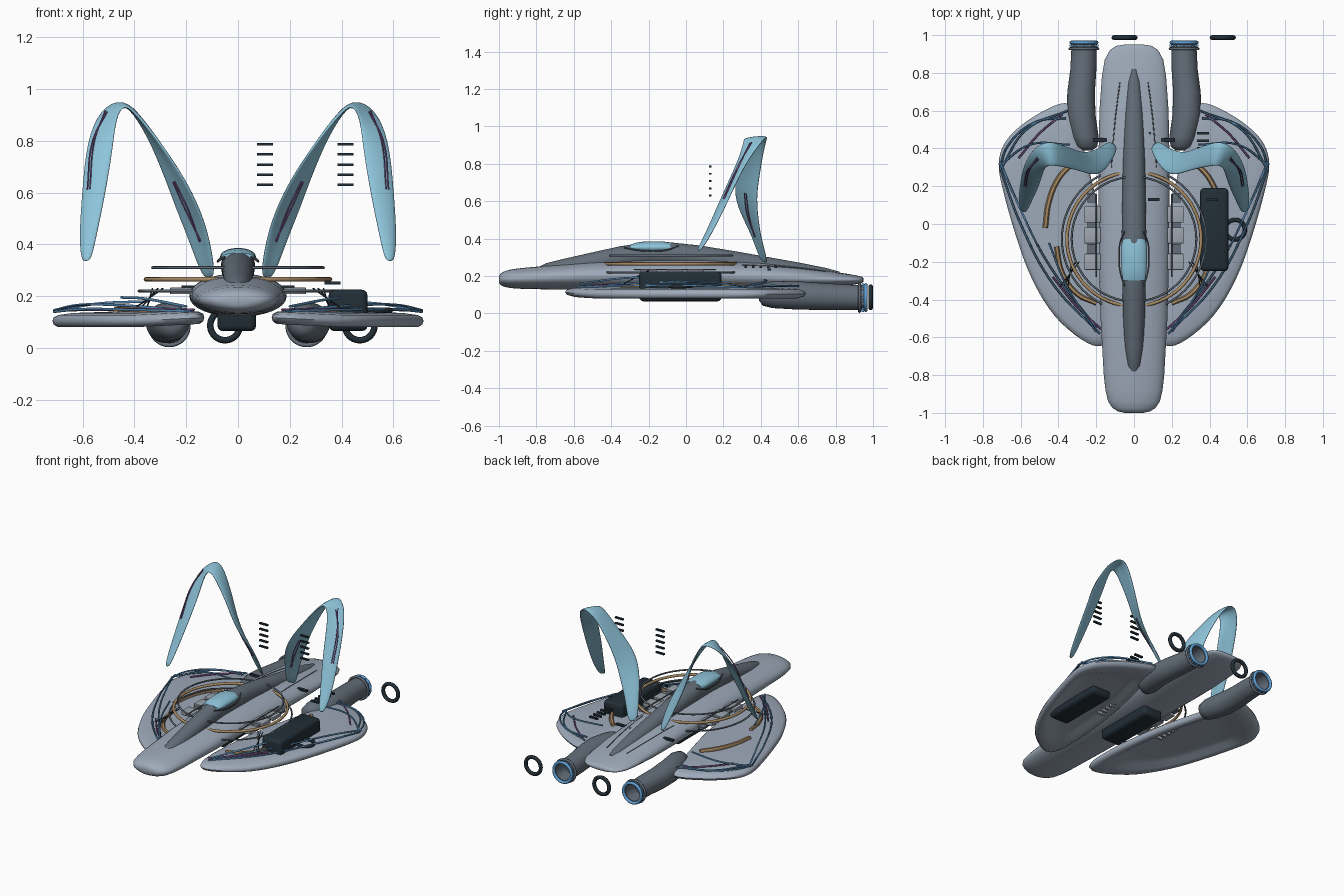
import bpy, bmesh, math
from mathutils import Vector

cube = bpy.data.objects.get("Cube")
if cube:
    bpy.data.objects.remove(cube, do_unlink=True)


def material(name, r, g, b):
    m = bpy.data.materials.new(name)
    m.use_nodes = True
    m.diffuse_color = (r, g, b, 1)
    m.node_tree.nodes["Principled BSDF"].inputs["Base Color"].default_value = (r, g, b, 1)
    return m


HULL = material("hull grey", .34, .4, .485)
SLATE = material("slate grey", .125, .155, .19)
SKY = material("pale blue", .27, .55, .7)
BLACK = material("blue black", .016, .027, .037)
TAN = material("tan pipe", .4, .26, .13)
BLUE = material("cable blue", .09, .24, .43)
BAND = material("bright blue", .12, .36, .68)
PURPLE = material("purple vein", .24, .1, .31)
PLATE = material("light grey", .34, .38, .43)


def finish(obj, name, mat, angle=40):
    obj.name = name
    obj.data.materials.clear()
    obj.data.materials.append(mat)
    bpy.ops.object.select_all(action='DESELECT')
    obj.select_set(True)
    bpy.context.view_layer.objects.active = obj
    bpy.ops.object.shade_smooth_by_angle(angle=math.radians(angle))
    return obj


def from_bmesh(bm, name, mat, angle=40):
    bmesh.ops.recalc_face_normals(bm, faces=bm.faces)
    mesh = bpy.data.meshes.new(name)
    bm.to_mesh(mesh)
    bm.free()
    obj = bpy.data.objects.new(name, mesh)
    bpy.context.collection.objects.link(obj)
    return finish(obj, name, mat, angle)


def skin(rings, name, mat, angle=40):
    """Join closed rings of points and cap both ends."""
    bm = bmesh.new()
    loops = [[bm.verts.new(p) for p in ring] for ring in rings]
    for a, b in zip(loops, loops[1:]):
        for i in range(len(a)):
            j = (i + 1) % len(a)
            bm.faces.new((a[i], a[j], b[j], b[i]))
    bm.faces.new(loops[0])
    bm.faces.new(loops[-1])
    return from_bmesh(bm, name, mat, angle)


def loft(stations, name, mat, sides=32, angle=50):
    """Elliptical sections along y: centre x, y, centre z, half width, half height."""
    turn = [math.tau * i / sides for i in range(sides)]
    rings = [[(x + w * math.cos(t), y, z + h * math.sin(t)) for t in turn]
             for x, y, z, w, h in stations]
    return skin(rings, name, mat, angle)


def rounded(points):
    """Cut the corners of a closed outline."""
    out = []
    for (ax, ay), (bx, by) in zip(points, points[1:] + points[:1]):
        out += [(ax + (bx - ax) * t, ay + (by - ay) * t) for t in (.25, .75)]
    return out


def tube(points, radius, name, mat):
    cu = bpy.data.curves.new(name, 'CURVE')
    cu.dimensions = '3D'
    cu.bevel_depth = radius
    cu.bevel_resolution = 1
    cu.resolution_u = 8
    cu.use_fill_caps = True
    sp = cu.splines.new('BEZIER')
    sp.bezier_points.add(len(points) - 1)
    for bp, p in zip(sp.bezier_points, points):
        bp.co = p
        bp.handle_left_type = bp.handle_right_type = 'AUTO'
    obj = bpy.data.objects.new(name, cu)
    bpy.context.collection.objects.link(obj)
    bpy.ops.object.select_all(action='DESELECT')
    obj.select_set(True)
    bpy.context.view_layer.objects.active = obj
    bpy.ops.object.convert(target='MESH')
    return finish(bpy.context.object, name, mat, 60)


def torus(loc, major, minor, name, mat, upright=False):
    bpy.ops.mesh.primitive_torus_add(location=loc, major_radius=major, minor_radius=minor,
                                     major_segments=64, minor_segments=8,
                                     rotation=(math.pi / 2 if upright else 0, 0, 0))
    return finish(bpy.context.object, name, mat, 60)


def box(loc, size, name, mat, bevel=0):
    bm = bmesh.new()
    bmesh.ops.create_cube(bm, size=1)
    for v in bm.verts:
        v.co = Vector(loc) + Vector(a * b for a, b in zip(v.co, size))
    if bevel:
        bmesh.ops.bevel(bm, geom=bm.edges[:], offset=bevel, segments=3, affect='EDGES', profile=.5)
    return from_bmesh(bm, name, mat, 35)


# Hull: y, half width, bottom, top
hull = [(-1, .05, .165, .2), (-.992, .085, .152, .213), (-.975, .113, .144, .224),
        (-.94, .137, .136, .235), (-.88, .151, .132, .243), (-.8, .16, .13, .25),
        (-.5, .177, .125, .275), (-.2, .185, .122, .287), (.1, .187, .12, .288),
        (.4, .187, .12, .272), (.6, .183, .128, .25), (.78, .17, .14, .225), (.87, .155, .15, .211),
        (.92, .128, .158, .202), (.943, .095, .165, .196), (.95, .05, .172, .188)]
loft([(0, y, (a + b) / 2, w, (b - a) / 2) for y, w, a, b in hull], "hull", HULL)

# Dorsal spine: y, half width, top
spine = [(-.785, .015, .25), (-.75, .038, .268), (-.65, .05, .293), (-.5, .057, .327),
         (-.35, .061, .36), (-.22, .064, .379), (-.1, .066, .382), (.07, .063, .364),
         (.25, .06, .335), (.42, .057, .305), (.6, .05, .273), (.75, .036, .243), (.82, .012, .224)]
loft([(0, y, top - w, w, w) for y, w, top in spine], "dorsal_spine", SLATE)

# Canopy: shallow cap over the spine
loft([(0, y, .353, w, h) for y, w, h in ((-.3, .058, .014), (-.27, .064, .025), (-.23, .067, .031),
                                         (-.17, .069, .033), (-.12, .068, .032), (-.08, .06, .025))],
     "canopy", SKY)

# Rings around the hull
for z, r, t, mat in ((.31, .33, .0055, SLATE), (.265, .355, .009, TAN), (.22, .382, .0055, SLATE)):
    torus((0, -.08, z), r, t, "hull_ring", mat)

# Wing outline, left side
wing = [(.13, -.6), (.18, -.66), (.29, -.61), (.44, -.475), (.56, -.26), (.64, -.02), (.695, .18),
        (.722, .31), (.7, .41), (.64, .49), (.52, .58), (.36, .655), (.32, .6), (.24, .3), (.17, 0),
        (.13, -.35)]
wing = rounded(rounded(wing))
# Wing section: scale towards the middle, height
section = [(.45, .11), (.68, .104), (.8, .083), (.93, .08), (.985, .09), (1, .104), (.985, .118),
           (.93, .127), (.75, .135), (.3, .14)]

# Fin ribbon, left side: front edge and rear edge, from hull over the peak to the tip
fin = [((.085, .40, .27), (.135, .44, .26)), ((.108, .35, .425), (.185, .40, .40)),
       ((.147, .285, .54), (.238, .385, .53)), ((.205, .25, .655), (.275, .38, .635)),
       ((.288, .28, .775), (.325, .40, .765)), ((.375, .30, .885), (.385, .42, .885)),
       ((.44, .31, .95), (.45, .445, .96)), ((.47, .30, .885), (.53, .41, .925)),
       ((.48, .265, .78), (.587, .315, .80)), ((.505, .19, .62), (.603, .225, .60)),
       ((.545, .11, .43), (.615, .135, .42)), ((.568, .06, .33), (.603, .075, .33))]

# Fin veins: height off the face, then station and shift across the ribbon
veins = [(-.007, [(1, 0), (2, -.1), (3, 0)]), (-.008, [(1, -.15), (2, .1), (3, .15)]),
         (.015, [(7, -.1), (8, .42), (9, .45)]), (.016, [(7, .1), (8, .3), (9, .25)])]


def build_fin(s, side):
    edges = [[Vector((s * p[0], p[1], p[2])) for p in pair] for pair in fin]
    mids = [(f + r) / 2 for f, r in edges]
    normals = []
    for i, (f, r) in enumerate(edges):
        along = mids[min(i + 1, len(mids) - 1)] - mids[max(i - 1, 0)]
        normals.append(along.cross(r - f).normalized() * s)
    bm = bmesh.new()
    rows = [[bm.verts.new(p) for p in (f, m + n * .008, r)]
            for (f, r), m, n in zip(edges, mids, normals)]
    for a, b in zip(rows, rows[1:]):
        for k in (0, 1):
            bm.faces.new((a[k], a[k + 1], b[k + 1], b[k]))
    obj = from_bmesh(bm, side + "_fin", SKY, 80)
    solid = obj.modifiers.new("thickness", 'SOLIDIFY')
    solid.thickness = .016
    solid.offset = 0
    sub = obj.modifiers.new("smooth", 'SUBSURF')
    sub.levels = sub.render_levels = 2
    for height, stops in veins:
        tube([mids[i] + (edges[i][1] - mids[i]) * shift + normals[i] * height for i, shift in stops],
             .003, side + "_fin_vein", PURPLE)


for s, side in ((1, "left"), (-1, "right")):
    def path(points):
        return [(s * x, y, z) for x, y, z in points]

    # Wing, rising slightly towards the hull
    skin([[(s * (.4 + (x - .4) * k), .03 + (y - .03) * k, z + max(0, .4 - x) * k * .05)
           for x, y in wing] for k, z in section], side + "_wing", HULL, 50)
    build_fin(s, side)
    tube(path([(.05, -.33, .352), (.074, -.25, .337), (.078, -.18, .334), (.074, -.1, .34),
               (.05, -.04, .362)]), .004, side + "_canopy_rail", SLATE)

    # Engine with hollow nozzle
    engine = [(.25, .39, .1, .03), (.252, .41, .1, .058), (.258, .46, .1, .071), (.28, .58, .098, .076),
              (.28, .7, .092, .073), (.268, .82, .088, .069), (.265, .92, .085, .067),
              (.265, .955, .085, .067), (.265, .955, .085, .056), (.265, .86, .085, .05)]
    loft([(s * x, y, z, r, r) for x, y, z, r in engine], side + "_engine", SLATE)
    torus((s * .265, .928, .085), .074, .008, side + "_engine_flange", SLATE, True)
    torus((s * .265, .961, .085), .067, .01, side + "_nozzle_band", BAND, True)
    for i in range(12):
        t = math.tau * i / 12
        box((s * .265 + .071 * math.cos(t), .945, .085 + .071 * math.sin(t)), (.01, .012, .01),
            side + "_nozzle_stud", BAND)
    box((s * .18, .445, .235), (.075, .02, .012), side + "_engine_bar", BLACK)
    tube(path([(.12, .3, .26), (.1, .55, .246), (.075, .75, .226)]), .003, side + "_hull_seam", SLATE)

    # Pipes lying on the wing
    tube(path([(.33, .32, .145), (.4, .24, .15), (.45, .12, .148), (.47, -.02, .145)]), .014,
         side + "_rear_pipe", TAN)
    tube(path([(.2, -.42, .142), (.3, -.37, .143), (.38, -.26, .146), (.41, -.12, .146)]), .013,
         side + "_front_pipe", TAN)

    # Cables and struts
    cables = [([(.71, .3, .14), (.6, 0, .15), (.42, -.33, .148), (.18, -.58, .142)], BLUE),
              ([(.71, .33, .145), (.62, .12, .165), (.46, -.2, .165), (.2, -.55, .145)], BLUE),
              ([(.7, .3, .145), (.57, .5, .147), (.35, .6, .147)], BLUE),
              ([(.71, .31, .14), (.55, .42, .17), (.34, .42, .18)], BLUE),
              ([(.71, .29, .14), (.67, .41, .148), (.52, .54, .148), (.36, .56, .15)], BLUE),
              ([(.61, .35, .148), (.5, .48, .148), (.38, .58, .148)], PURPLE),
              ([(.43, -.28, .15), (.3, -.44, .15), (.17, -.56, .148)], PURPLE),
              ([(.45, -.1, .195), (.36, -.32, .19), (.2, -.57, .16)], BLUE)]
    for points, mat in cables:
        tube(path(points), .0055, side + "_cable", mat)
    for k in range(3):
        tube(path([(.29 + k * .02, -.2, .23), (.39 - k * .02, -.33, .16)]), .003, side + "_strut", BLACK)

    # Equipment blocks beside the hull
    for y in (.05, -.06, -.2):
        box((s * .22, y, .22), (.085, .085, .025), side + "_equipment_block", PLATE, .003)
    for y in (.14, -.01, -.13):
        box((s * .225, y, .215), (.04, .05, .015), side + "_equipment_link", SLATE)
    tube(path([(.2, .16, .235), (.2, -.28, .235)]), .004, side + "_equipment_rail", SLATE)
    for k in range(5):
        box((s * .24, .12 - k * .04, .102), (.05, .012, .02), side + "_belly_vent", PLATE)

# Rounded cargo boxes and coil beside one of them
for x, name in ((.425, "wing_cargo_box"), (-.005, "belly_cargo_box")):
    box((x, -.03, .145), (.15, .44, .16), name, BLACK, .022)
torus((.535, -.03, .145), .052, .011, "coil", BLACK)

# Free-standing rings and slats
for x in (-.05, .47):
    torus((x, .987, .087), .057, .0125, "rear_ring", BLACK, True)
for k in range(5):
    for x in (.105, .415):
        box((x, .13, .63 + k * .039), (.062, .014, .01), "upper_slat", BLACK)
    for x in (.06, .365):
        box((x, .32 + k * .04, .25), (.062, .014, .012), "lower_slat", BLACK)
